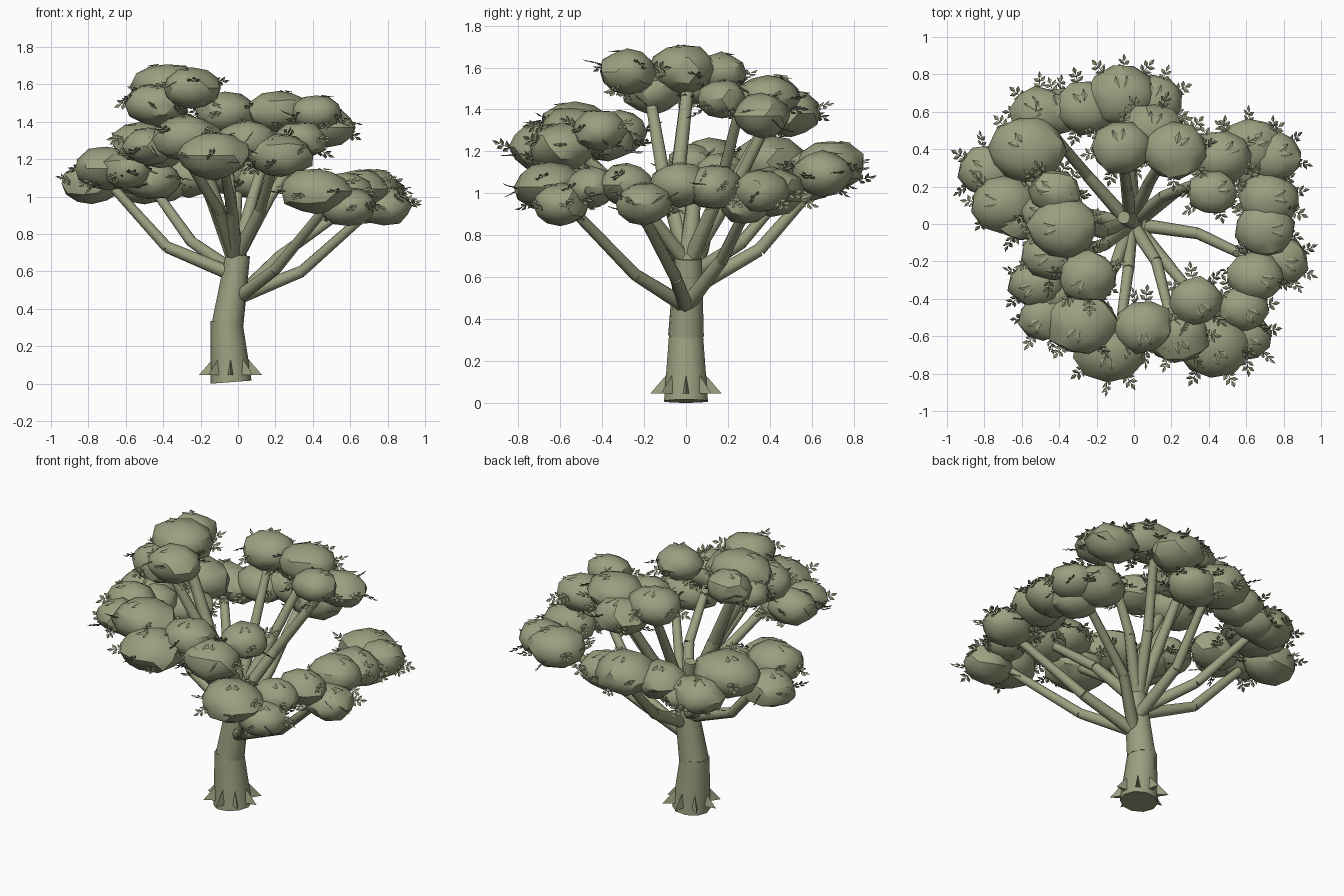
import bpy, bmesh, math, random
from mathutils import Vector, Matrix

random.seed(4)
cube = bpy.data.objects.get("Cube")
if cube:
    bpy.data.objects.remove(cube, do_unlink=True)

OLIVE = (.33, .35, .215, 1)
UP = Vector((0, 0, 1))
olive = bpy.data.materials.new("olive_green")
olive.use_nodes = True
olive.diffuse_color = OLIVE
olive.node_tree.nodes["Principled BSDF"].inputs["Base Color"].default_value = OLIVE


def finish(bm, name, angle):
    mesh = bpy.data.meshes.new(name)
    bm.to_mesh(mesh)
    bm.free()
    mesh.materials.append(olive)
    obj = bpy.data.objects.new(name, mesh)
    bpy.context.collection.objects.link(obj)
    bpy.ops.object.select_all(action='DESELECT')
    obj.select_set(True)
    bpy.context.view_layer.objects.active = obj
    if angle:
        bpy.ops.object.shade_smooth_by_angle(angle=math.radians(angle))


def limb(bm, a, b, r1, r2, sides=8):
    """Tapered segment between two points."""
    a, b = Vector(a), Vector(b)
    d = b - a
    turn = d.to_track_quat('Z', 'Y').to_matrix().to_4x4()
    bmesh.ops.create_cone(bm, cap_ends=True, segments=sides, radius1=r1, radius2=r2,
                          depth=d.length, matrix=Matrix.Translation((a + b) / 2) @ turn)


def branch(name, *points, r=.038):
    bm = bmesh.new()
    for a, b in zip(points, points[1:]):
        limb(bm, a, b, r, r * .82)
        r *= .8
    finish(bm, name, 60)


def leaf(bm, base, direction, side, size):
    """Folded diamond leaf."""
    lift = direction.cross(side).normalized() * size * .1
    mid = base + direction * size * .5
    pts = [base, mid + side * size * .27 + lift,
           base + direction * size, mid - side * size * .27 + lift]
    v = [bm.verts.new(p) for p in pts]
    bm.faces.new((v[0], v[1], v[2]))
    bm.faces.new((v[0], v[2], v[3]))


def twig(bm, start, out):
    """Thin stem with paired leaves and a tip leaf, rolled at random."""
    roll = Matrix.Rotation(random.uniform(-1, 1), 3, out)
    side = roll @ out.cross(UP).normalized()
    tip = start + out * .05
    limb(bm, start - out * .03, tip, .003, .002, 3)
    for k in (.1, .7):
        for s in (-1, 1):
            d = (out * .7 + side * s).normalized()
            leaf(bm, start.lerp(tip, k), d, (side * .7 - out * s).normalized(), .045)
    leaf(bm, tip, out, side, .045)


def foliage(name, *clumps):
    """Rounded leaf clumps (x, y, z, radius) with twigs around the rim."""
    bm, leaves = bmesh.new(), bmesh.new()
    for x, y, z, r in clumps:
        centre = Vector((x, y, z))
        spin = Matrix.Rotation(random.uniform(0, math.tau), 4, 'Z')
        ball = bmesh.ops.create_icosphere(bm, subdivisions=2, radius=1, matrix=spin)
        h = r * .58 + .024
        for v in ball["verts"]:
            p = v.co * random.uniform(.98, 1.12)
            v.co = centre + Vector((p.x * r * 1.12, p.y * r * .98, p.z * h))
        outward = math.atan2(y, x)
        for k in range(7):
            a = outward + k * math.tau / 7 + random.uniform(-.3, .3)
            e = random.uniform(-.7, .5)
            flat = Vector((math.cos(a), math.sin(a), 0))
            start = centre + flat * r * math.cos(e) + UP * h * math.sin(e)
            twig(leaves, start, (flat + UP * random.uniform(-.6, .5)).normalized())
        # Single leaves lying on the crown of the clump
        for s in (-.3, .3):
            d = Vector((math.cos(outward + s), math.sin(outward + s), 0))
            leaf(leaves, centre + d * r * .25 + UP * h * 1.03, (d - UP * .15).normalized(),
                 d.cross(UP), .07)
    finish(bm, name + "_foliage", 33)
    finish(leaves, name + "_leaves", 0)


# Trunk in offset segments, narrowing above the fork
bm = bmesh.new()
limb(bm, (-.037, 0, .008), (-.062, 0, .34), .11, .084, 10)
limb(bm, (-.055, 0, .32), (0, .01, .69), .086, .066, 10)
limb(bm, (0, .01, .66), (-.055, .035, .95), .052, .034, 10)
finish(bm, "trunk", 60)

# Pointed root spurs around the base
bm = bmesh.new()
for k in range(8):
    a = k * math.tau / 8
    out = Vector((math.cos(a), math.sin(a), 0))
    side = Vector((-out.y, out.x, 0)) * .022
    foot = Vector((-.04, 0, .045))
    v = [bm.verts.new(p) for p in (foot + out * .17, foot + out * .07 + side,
                                   foot + out * .07 - side,
                                   foot + out * .092 + UP * .09)]
    for tri in ((0, 1, 3), (0, 3, 2), (0, 2, 1), (1, 2, 3)):
        bm.faces.new([v[i] for i in tri])
bmesh.ops.recalc_face_normals(bm, faces=bm.faces)
finish(bm, "root_spurs", 0)

# Branches
low, fork = (0, 0, .46), (-.015, .01, .66)
branch("left_branch", low, (.34, -.05, .6), (.7, -.22, .92))
branch("front_left_branch", low, (.2, -.24, .61), (.46, -.55, .93))
branch("back_left_branch", low, (.22, .17, .68), (.6, .3, .95))
branch("back_branch", (0, 0, .53), (-.02, .35, .73), (0, .62, 1.04))
branch("right_branch", (-.02, 0, .58), (-.38, .08, .73), (-.66, .15, 1.04))
branch("back_right_branch", (-.02, 0, .6), (-.25, .26, .76), (-.45, .5, 1.04))
branch("front_right_branch", fork, (-.1, -.22, .92), (-.3, -.55, 1.25))
branch("front_branch", fork, (-.03, -.24, .92), (-.08, -.6, 1.18))
branch("front_upper_branch", fork, (.12, -.2, .93), (.2, -.52, 1.2))
branch("upper_back_left_branch", fork, (.16, .15, .98), (.42, .25, 1.38))
branch("upper_back_branch", fork, (.08, .22, 1), (.2, .42, 1.4))
branch("upper_back_right_branch", fork, (-.04, .2, 1), (-.07, .42, 1.4))
branch("crown_branch", fork, (-.17, -.04, 1.08), (-.38, .01, 1.52), r=.046)
branch("crown_side_branch", fork, (-.16, -.11, 1.1), (-.35, -.17, 1.45), r=.042)

# Foliage groups
foliage("crown", (-.38, -.02, 1.59, .16), (-.42, .17, 1.575, .12), (-.25, -.28, 1.58, .135),
        (-.43, -.16, 1.49, .145), (-.47, .05, 1.51, .11))
foliage("front_right", (-.28, -.53, 1.31, .165), (-.48, -.5, 1.27, .12),
        (-.52, -.32, 1.29, .13), (-.13, -.67, 1.22, .17), (-.42, -.37, 1.25, .12))
foliage("front", (.05, -.55, 1.3, .14), (.23, -.59, 1.22, .15), (.33, -.41, 1.3, .125))
foliage("front_left", (.42, -.65, 1.03, .165), (.59, -.6, .945, .13), (.58, -.45, 1.03, .12))
foliage("left", (.65, -.28, 1.04, .13), (.78, -.2, .95, .13), (.7, -.03, 1.04, .14),
        (.72, .13, 1.03, .14), (.68, .28, .95, .12))
foliage("back_left", (.62, .41, 1.01, .15), (.75, .36, 1.01, .13))
foliage("upper_back", (.42, .17, 1.45, .115), (.47, .36, 1.37, .135), (.22, .39, 1.455, .15),
        (-.07, .41, 1.45, .14), (.1, .5, 1.38, .14))
foliage("back", (-.06, .69, 1.13, .16), (.1, .65, 1.09, .14), (-.26, .62, 1.11, .14))
foliage("back_right", (-.5, .59, 1.07, .14), (-.57, .4, 1.15, .175), (-.4, .6, 1.06, .12))
foliage("right", (-.78, .28, 1.07, .14), (-.7, .11, 1.15, .15), (-.6, .03, 1.14, .12),
        (-.46, .17, 1.09, .13))
